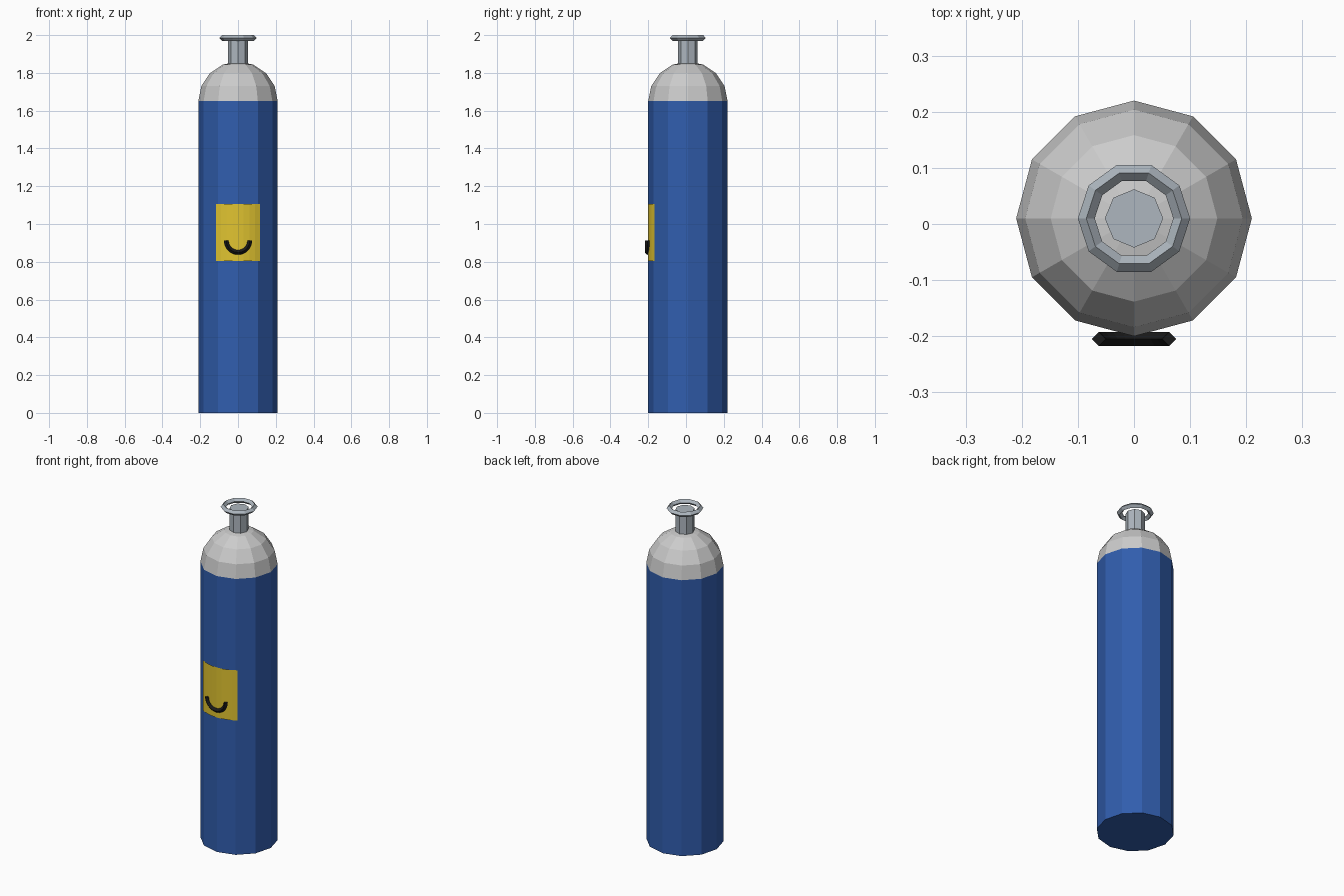
import bpy, bmesh
from math import sin, cos, pi, radians

if "Cube" in bpy.data.objects:
    bpy.data.objects.remove(bpy.data.objects["Cube"])

CY = 0.01  # axis of the bottle in y


def mat(name, r, g, b):
    m = bpy.data.materials.new(name)
    m.diffuse_color = (r, g, b, 1)
    m.use_nodes = True
    m.node_tree.nodes["Principled BSDF"].inputs["Base Color"].default_value = m.diffuse_color
    return m


BLUE = mat("blue_paint", 0.03, 0.11, 0.42)
WHITE = mat("white_paint", 0.78, 0.78, 0.78)
STEEL = mat("steel", 0.42, 0.47, 0.52)
YELLOW = mat("yellow_label", 0.75, 0.55, 0.03)
BLACK = mat("black_mark", 0.01, 0.01, 0.01)


def finish(name, bm, material, loc=(0, CY, 0)):
    bmesh.ops.recalc_face_normals(bm, faces=bm.faces)
    me = bpy.data.meshes.new(name)
    bm.to_mesh(me)
    bm.free()
    me.materials.append(material)
    ob = bpy.data.objects.new(name, me)
    ob.location = loc
    bpy.context.collection.objects.link(ob)
    return ob


def cylinder(name, r, z0, z1, sides, material):
    bm = bmesh.new()
    bmesh.ops.create_cone(bm, cap_ends=True, segments=sides,
                          radius1=r, radius2=r, depth=z1 - z0)
    return finish(name, bm, material, (0, CY, (z0 + z1) / 2))


def tube(name, major, minor, start, sweep, steps, material, loc):
    """Diamond-section tube along an arc in the XY plane, closed at 360 degrees."""
    bm = bmesh.new()
    full = abs(sweep - 2 * pi) < 1e-6
    rings = []
    for i in range(steps if full else steps + 1):
        a = start + sweep * i / steps
        ring = []
        for k in range(4):
            r = major + minor * cos(k * pi / 2)
            ring.append(bm.verts.new((r * cos(a), r * sin(a), minor * sin(k * pi / 2))))
        rings.append(ring)
    for i in range(steps):
        p, q = rings[i], rings[(i + 1) % len(rings)]
        for k in range(4):
            n = (k + 1) % 4
            bm.faces.new((p[k], q[k], q[n], p[n]))
    if not full:
        bm.faces.new(rings[0])
        bm.faces.new(rings[-1])
    return finish(name, bm, material, loc)


# Body and neck
cylinder("bottle_body", 0.21, 0, 1.65, 12, BLUE)
cylinder("valve_neck", 0.052, 1.83, 1.98, 8, STEEL)

# Rounded shoulder: upper half of a faceted sphere
bm = bmesh.new()
bmesh.ops.create_uvsphere(bm, u_segments=12, v_segments=8, radius=0.21)
bmesh.ops.bisect_plane(bm, geom=bm.verts[:] + bm.edges[:] + bm.faces[:], dist=1e-4,
                       plane_co=(0, 0, 0), plane_no=(0, 0, 1), clear_inner=True)
finish("shoulder_dome", bm, WHITE, (0, CY, 1.65))

# Ring at the top of the valve
tube("valve_ring", 0.085, 0.015, 0, 2 * pi, 10, STEEL, (0, CY, 1.985))

# Label wrapped around the front
bm = bmesh.new()
cols = []
for i in range(9):
    a = radians(-33 + 66 * i / 8)
    x, y = 0.212 * sin(a), -0.212 * cos(a)
    cols.append((bm.verts.new((x, y, 0.805)), bm.verts.new((x, y, 1.105))))
for (a, b), (c, d) in zip(cols, cols[1:]):
    bm.faces.new((a, c, d, b))
label = finish("front_label", bm, YELLOW)
if label.data.polygons[4].normal.y > 0:
    label.data.flip_normals()

# Curved mark on the label: lower half of an arc, stood upright
arc = tube("label_arc", 0.0625, 0.0125, pi, pi, 10, BLACK, (0, -0.205, 0.912))
arc.rotation_euler = (pi / 2, 0, 0)
